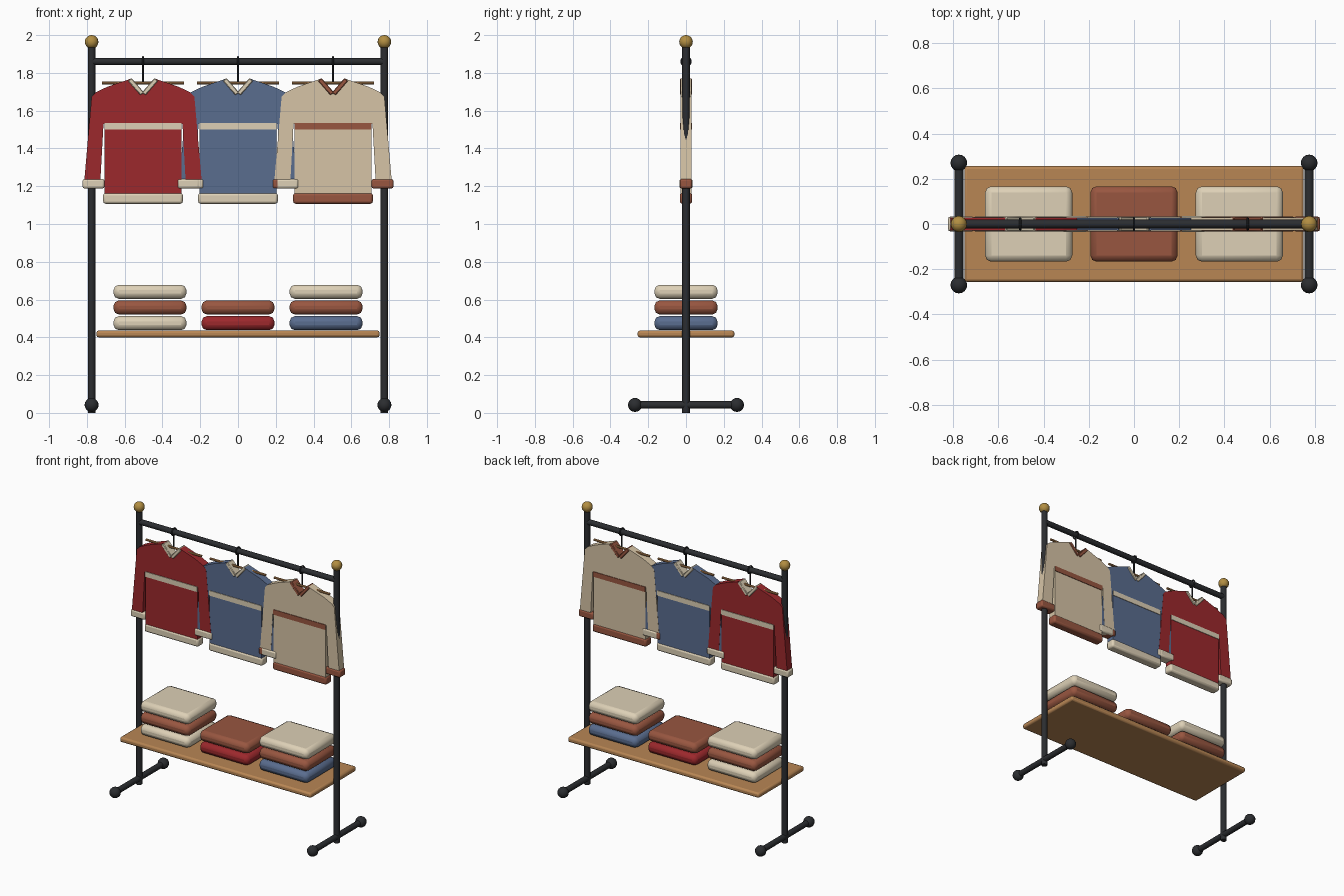
import bpy, bmesh, math
from mathutils import Vector

if "Cube" in bpy.data.objects:
    bpy.data.objects.remove(bpy.data.objects["Cube"])


def material(name, r, g, b):
    m = bpy.data.materials.new(name)
    lin = [((c / 255 + 0.055) / 1.055) ** 2.4 for c in (r, g, b)]
    m.diffuse_color = (*lin, 1)
    m.use_nodes = True
    m.node_tree.nodes["Principled BSDF"].inputs["Base Color"].default_value = m.diffuse_color
    return m


METAL = material("dark metal", 43, 45, 48)
BRASS = material("brass", 178, 142, 66)
WOOD = material("wood", 184, 134, 84)
CREAM = material("cream knit", 221, 208, 182)
BEIGE = material("beige knit", 214, 196, 166)
RUST = material("rust knit", 152, 86, 64)
RED = material("red knit", 156, 40, 44)
BLUE = material("blue knit", 90, 109, 143)


def finish(ob, name, mat, smooth=True):
    ob.name = name
    ob.data.materials.clear()
    ob.data.materials.append(mat)
    if smooth:
        bpy.ops.object.select_all(action='DESELECT')
        ob.select_set(True)
        bpy.context.view_layer.objects.active = ob
        bpy.ops.object.shade_smooth_by_angle(angle=math.radians(40))
    return ob


def rod(name, a, b, r, mat, sides=12):
    a, b = Vector(a), Vector(b)
    bpy.ops.mesh.primitive_cylinder_add(vertices=sides, radius=r, depth=(b - a).length, location=(a + b) / 2)
    ob = bpy.context.object
    ob.rotation_euler = (b - a).to_track_quat('Z', 'Y').to_euler()
    return finish(ob, name, mat)


def ball(name, loc, r, mat):
    bpy.ops.mesh.primitive_uv_sphere_add(segments=16, ring_count=10, radius=r, location=loc)
    return finish(bpy.context.object, name, mat)


def box(name, loc, size, mat, bevel=0.0, segments=2, tilt=0.0):
    bpy.ops.mesh.primitive_cube_add(size=1, location=loc)
    ob = bpy.context.object
    for v in ob.data.vertices:
        v.co = Vector([c * s for c, s in zip(v.co, size)])
    ob.rotation_euler.y = tilt
    if bevel:
        mod = ob.modifiers.new("rounded edges", 'BEVEL')
        mod.width, mod.segments = bevel, segments
    return finish(ob, name, mat)


def slab(name, outline, x, half, mat):
    """Extrude an x-z outline symmetrically along y."""
    bm = bmesh.new()
    face = bm.faces.new([bm.verts.new((px + x, -half, pz)) for px, pz in outline])
    ext = bmesh.ops.extrude_face_region(bm, geom=[face])
    bmesh.ops.translate(bm, vec=(0, 2 * half, 0),
                        verts=[g for g in ext['geom'] if isinstance(g, bmesh.types.BMVert)])
    bmesh.ops.recalc_face_normals(bm, faces=bm.faces)
    me = bpy.data.meshes.new(name)
    bm.to_mesh(me)
    bm.free()
    ob = bpy.data.objects.new(name, me)
    bpy.context.collection.objects.link(ob)
    return finish(ob, name, mat, smooth=False)


# Frame: posts, feet, finials and hanging rail
for side, s in (("left", -1), ("right", 1)):
    x = 0.775 * s
    rod(side + "_post", (x, 0, 0), (x, 0, 1.95), 0.02, METAL)
    ball(side + "_finial", (x, 0, 1.964), 0.036, BRASS)
    rod(side + "_foot_bar", (x, -0.27, 0.042), (x, 0.27, 0.042), 0.02, METAL)
    for end, t in (("front", -1), ("back", 1)):
        ball(f"{side}_{end}_foot_ball", (x, 0.27 * t, 0.042), 0.037, METAL)
rod("hanging_rail", (-0.775, 0, 1.86), (0.775, 0, 1.86), 0.019, METAL)

# Shelf with folded stacks
box("shelf", (0, 0, 0.418), (1.5, 0.512, 0.036), WOOD, 0.012)
stacks = ((-0.466, (CREAM, RUST, CREAM)), (0, (RED, RUST)), (0.466, (BLUE, RUST, CREAM)))
for i, (x, layers) in enumerate(stacks):
    for j, mat in enumerate(layers):
        box(f"folded_garment_{i + 1}_{j + 1}", (x, 0, 0.475 + 0.083 * j),
            (0.386, 0.334, 0.074), mat, 0.028)

# Right half of the sweater outline, from neck point down to hem
HALF = [(0.068, 1.768), (0.19, 1.726), (0.25, 1.697), (0.272, 1.675), (0.311, 1.225),
        (0.226, 1.225), (0.209, 1.53), (0.205, 1.53), (0.205, 1.14)]
OUTLINE = [(0, 1.69)] + HALF + [(-px, pz) for px, pz in reversed(HALF)]


def sweater(label, x, main, trim, half):
    slab(label + "_sweater", OUTLINE, x, half, main)
    box(label + "_hem", (x, 0, 1.136), (0.422, 0.066, 0.058), trim, 0.013)
    box(label + "_chest_stripe", (x, 0, 1.517), (0.41, 2 * half + 0.008, 0.036), trim)
    for side, s in (("left", -1), ("right", 1)):
        box(f"{label}_{side}_cuff", (x + 0.262 * s, 0, 1.213), (0.115, 2 * half + 0.01 + (main == BLUE) * 0.006, 0.05),
            trim, 0.01)
        # Collar strip along the neckline
        box(f"{label}_{side}_collar", (x + 0.037 * s, 0, 1.727), (0.024, 2 * half + 0.01, 0.1),
            trim, 0.004, 1, math.atan2(0.068 * s, 0.078))
    # Hanger: wooden bar, stem and a ring around the rail
    rod(label + "_hanger_bar", (x - 0.218, 0, 1.746), (x + 0.218, 0, 1.746), 0.008, WOOD, 8)
    rod(label + "_hanger_stem", (x, 0, 1.746), (x, 0, 1.838), 0.005, METAL, 8)
    bpy.ops.mesh.primitive_torus_add(major_radius=0.025, minor_radius=0.005, major_segments=20,
                                     minor_segments=8, location=(x, 0, 1.86), rotation=(0, math.pi / 2, 0))
    finish(bpy.context.object, label + "_hanger_hook", METAL)


sweater("red", -0.503, RED, CREAM, 0.028)
sweater("blue", 0, BLUE, CREAM, 0.027)
sweater("beige", 0.503, BEIGE, RUST, 0.028)
